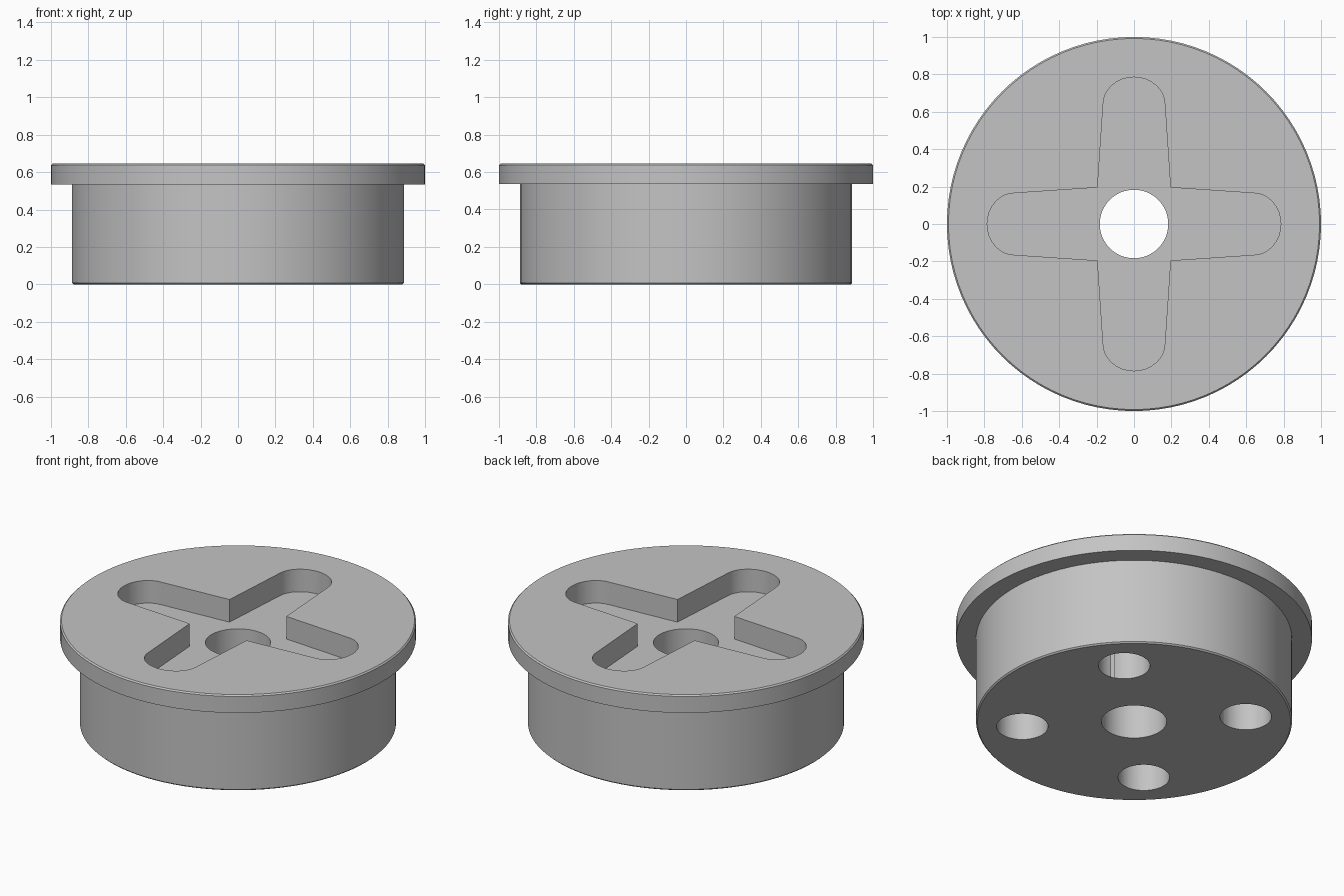
import bpy, bmesh, math
from mathutils import Matrix, Vector

old = bpy.data.objects.get("Cube")
if old:
    bpy.data.objects.remove(old, do_unlink=True)

SEGMENTS = 96
HEIGHT, FLANGE_BOTTOM, POCKET_FLOOR = 0.645, 0.535, 0.505
BODY_R, BORE_R, SCREW_R, SCREW_RING = 0.888, 0.183, 0.145, 0.63

grey = bpy.data.materials.new("plain_grey")
grey.use_nodes = True
colour = (0.55, 0.55, 0.55, 1)
grey.diffuse_color = colour
grey.node_tree.nodes["Principled BSDF"].inputs["Base Color"].default_value = colour


def to_object(name, bm):
    bmesh.ops.recalc_face_normals(bm, faces=bm.faces)
    mesh = bpy.data.meshes.new(name)
    bm.to_mesh(mesh)
    bm.free()
    mesh.materials.append(grey)
    obj = bpy.data.objects.new(name, mesh)
    bpy.context.collection.objects.link(obj)
    return obj


def lathe(name, profile):
    """Spin a closed (radius, z) profile around the z axis."""
    bm = bmesh.new()
    verts = [bm.verts.new((r, 0, z)) for r, z in profile]
    edges = [bm.edges.new((v, verts[i - 1])) for i, v in enumerate(verts)]
    bmesh.ops.spin(bm, geom=verts + edges, cent=(0, 0, 0), axis=(0, 0, 1),
                   angle=math.tau, steps=SEGMENTS, use_merge=True)
    bmesh.ops.remove_doubles(bm, verts=bm.verts, dist=0.0001)
    return to_object(name, bm)


def prism(name, outline, bottom, top):
    bm = bmesh.new()
    face = bm.faces.new([bm.verts.new((x, y, bottom)) for x, y in outline])
    new = bmesh.ops.extrude_face_region(bm, geom=[face])["geom"]
    bmesh.ops.translate(bm, vec=(0, 0, top - bottom),
                        verts=[g for g in new if isinstance(g, bmesh.types.BMVert)])
    return to_object(name, bm)


def cut(target, cutter):
    mod = target.modifiers.new("cut", 'BOOLEAN')
    mod.operation, mod.solver, mod.object = 'DIFFERENCE', 'EXACT', cutter
    bpy.context.view_layer.objects.active = target
    bpy.ops.object.modifier_apply(modifier=mod.name)
    bpy.data.objects.remove(cutter, do_unlink=True)


# Flanged plug with a central bore
plug = lathe("flanged_plug", [
    (BORE_R, 0), (BODY_R - 0.008, 0), (BODY_R, 0.008), (BODY_R, FLANGE_BOTTOM),
    (1, FLANGE_BOTTOM), (1, HEIGHT - 0.008), (0.992, HEIGHT), (BORE_R, HEIGHT)])

# Cross-shaped pocket: one tapered, round-ended arm repeated four times
arm = [Vector((0.195, 0.195))]
for i in range(17):
    a = math.pi * i / 16
    arm.append(Vector((0.165 * math.cos(a), 0.64 + 0.145 * math.sin(a))))
cross = []
for quarter in range(4):
    turn = Matrix.Rotation(quarter * math.pi / 2, 2)
    cross += [turn @ p for p in arm]
cut(plug, prism("pocket_cutter", cross, POCKET_FLOOR, HEIGHT + 0.1))

# Four blind holes in the underside, between the arms
for k in range(4):
    a = math.pi / 4 + k * math.pi / 2
    cx, cy = SCREW_RING * math.cos(a), SCREW_RING * math.sin(a)
    circle = [(cx + SCREW_R * math.cos(math.tau * i / 40),
               cy + SCREW_R * math.sin(math.tau * i / 40)) for i in range(40)]
    cut(plug, prism("hole_cutter", circle, -0.1, POCKET_FLOOR))

# Smooth round walls, sharp rims
bpy.ops.object.select_all(action='DESELECT')
plug.select_set(True)
bpy.context.view_layer.objects.active = plug
bpy.ops.object.shade_smooth_by_angle(angle=math.radians(30))
